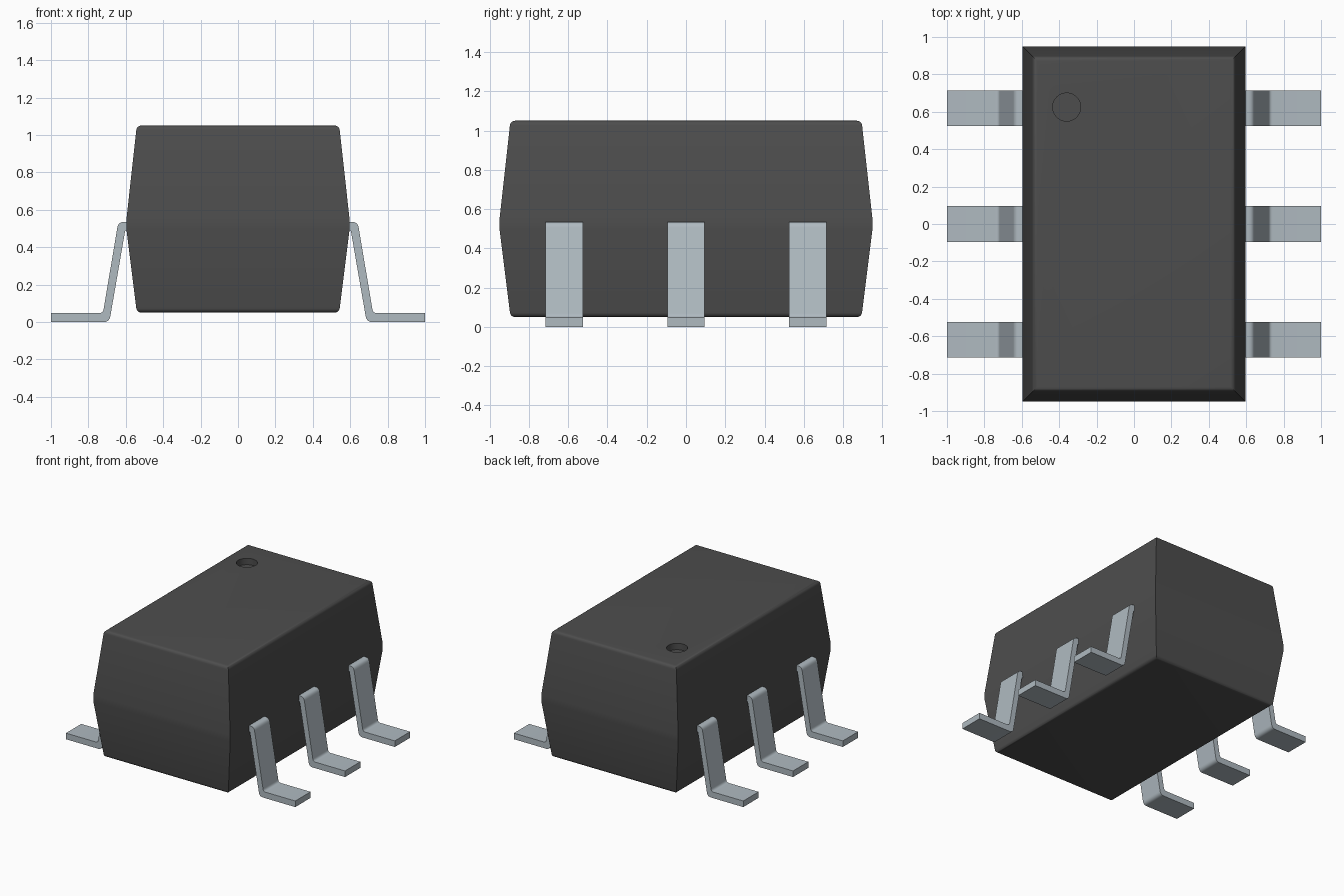
import bpy, bmesh
from math import cos, sin, radians
from mathutils import Vector

cube = bpy.data.objects.get("Cube")
if cube:
    bpy.data.objects.remove(cube, do_unlink=True)


def material(name, rgb):
    mat = bpy.data.materials.new(name)
    mat.use_nodes = True
    mat.diffuse_color = (*rgb, 1)
    node = next(n for n in mat.node_tree.nodes if n.type == 'BSDF_PRINCIPLED')
    node.inputs["Base Color"].default_value = (*rgb, 1)
    return mat


def add_object(name, bm, mat):
    bmesh.ops.recalc_face_normals(bm, faces=bm.faces)
    mesh = bpy.data.meshes.new(name)
    bm.to_mesh(mesh)
    bm.free()
    obj = bpy.data.objects.new(name, mesh)
    bpy.context.collection.objects.link(obj)
    mesh.materials.append(mat)
    return obj


def activate(obj):
    bpy.ops.object.select_all(action='DESELECT')
    obj.select_set(True)
    bpy.context.view_layer.objects.active = obj


def smooth(obj):
    activate(obj)
    bpy.ops.object.shade_smooth_by_angle(angle=radians(30))


def fillet(points, radii, steps=5):
    """Round the corners of a closed 2D outline with quadratic arcs."""
    out = []
    for i, (p, r) in enumerate(zip(points, radii)):
        p = Vector(p)
        if not r:
            out.append(p)
            continue
        a = p + (Vector(points[i - 1]) - p).normalized() * r
        b = p + (Vector(points[(i + 1) % len(points)]) - p).normalized() * r
        for k in range(steps + 1):
            t = k / steps
            out.append(a * (1 - t) ** 2 + p * 2 * t * (1 - t) + b * t * t)
    return out


plastic = material("dark grey plastic", (0.075, 0.075, 0.075))
metal = material("pale tinned metal", (0.43, 0.49, 0.53))

# Body: stacked rectangular rings, drafted both ways with rounded rims
HALF_X, HALF_Y, BOTTOM, TOP, RIM = 0.597, 0.95, 0.05, 1.05, 0.027
angles = [radians(7 + 83 * k / 6) for k in range(7)]
upper = [(0.08 - RIM * cos(a), TOP - RIM + RIM * sin(a)) for a in angles]
lower = [(inset, BOTTOM + TOP - z) for inset, z in reversed(upper)]
rings = lower + [(0, 0.50), (0, 0.545)] + upper
bm = bmesh.new()
loops = []
for inset, z in rings:
    x, y = HALF_X - inset, HALF_Y - inset
    loops.append([bm.verts.new((sx * x, sy * y, z))
                  for sx, sy in ((-1, -1), (1, -1), (1, 1), (-1, 1))])
for low, high in zip(loops, loops[1:]):
    for i in range(4):
        j = (i + 1) % 4
        bm.faces.new((low[i], low[j], high[j], high[i]))
bm.faces.new(loops[0][::-1])
bm.faces.new(loops[-1])
body = add_object("body", bm, plastic)

# Round index dimple cut into the top
bm = bmesh.new()
bmesh.ops.create_cone(bm, cap_ends=True, segments=48, radius1=0.075,
                      radius2=0.075, depth=0.1)
cutter = add_object("dimple_cutter", bm, plastic)
cutter.location = (-0.36, 0.625, TOP)
cutter.hide_render = True
cut = body.modifiers.new("dimple", 'BOOLEAN')
cut.operation = 'DIFFERENCE'
cut.solver = 'EXACT'
cut.object = cutter
activate(body)
bpy.ops.object.modifier_apply(modifier=cut.name)
bpy.data.objects.remove(cutter, do_unlink=True)
smooth(body)

# Bent leads: side outline extruded across the width, three on each side
outline = fillet(
    [(0.57, 0.535), (0.64, 0.535), (0.722, 0.048), (1, 0.048),
     (1, 0), (0.688, 0), (0.603, 0.49), (0.57, 0.49)],
    [0, 0.03, 0.02, 0, 0, 0.03, 0.008, 0])
WIDTH = 0.19
for side, label in ((1, "left"), (-1, "right")):
    for y, place in ((-0.62, "front"), (0, "middle"), (0.62, "back")):
        bm = bmesh.new()
        face = bm.faces.new([bm.verts.new((side * p.x, y - WIDTH / 2, p.y))
                             for p in outline])
        moved = bmesh.ops.extrude_face_region(bm, geom=[face])["geom"]
        bmesh.ops.translate(bm, vec=(0, WIDTH, 0),
                            verts=[v for v in moved
                                   if isinstance(v, bmesh.types.BMVert)])
        smooth(add_object(f"{label}_{place}_lead", bm, metal))
